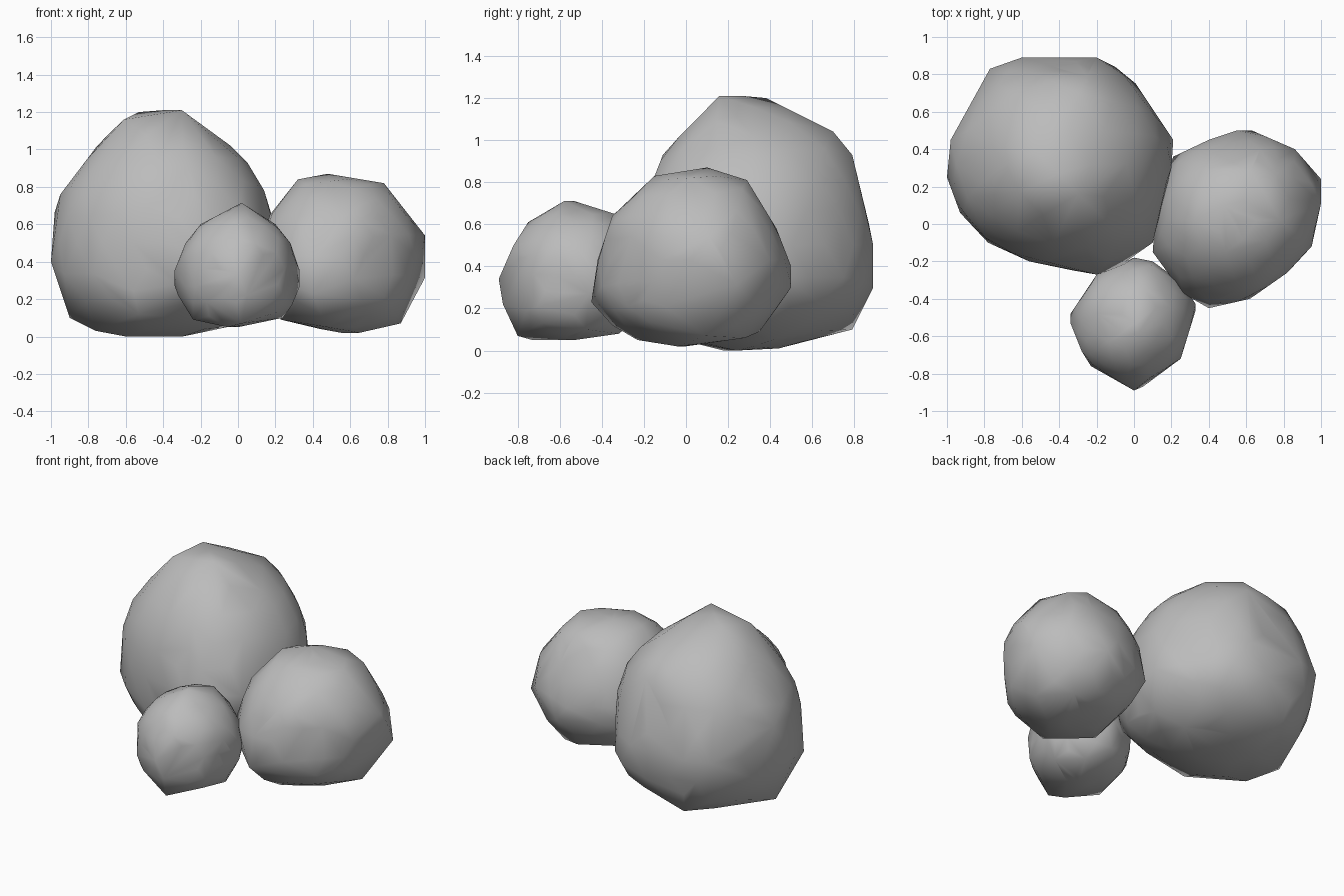
import bpy, bmesh
from mathutils import Vector

if "Cube" in bpy.data.objects:
    bpy.data.objects.remove(bpy.data.objects["Cube"])

stone = bpy.data.materials.new("stone")
stone.diffuse_color = (0.5, 0.5, 0.5, 1)
stone.use_nodes = True
stone.node_tree.nodes["Principled BSDF"].inputs["Base Color"].default_value = stone.diffuse_color


def reach(outline, ca, cb, da, db):
    """Distance from (ca, cb) along (da, db) to a closed outline."""
    best = 0.0
    for (a0, b0), (a1, b1) in zip(outline, outline[1:] + outline[:1]):
        ea, eb = a1 - a0, b1 - b0
        det = ea * db - eb * da
        if abs(det) < 1e-9:
            continue
        pa, pb = a0 - ca, b0 - cb
        t = (ea * pb - eb * pa) / det
        s = (da * pb - db * pa) / det
        if t > 0 and -1e-6 <= s <= 1 + 1e-6:
            best = max(best, t)
    return best if best > 0 else 1e6


def rock(name, centre, front, side, top):
    """Faceted ball carved to its front (xz), side (yz) and top (xy) outlines."""
    cx, cy, cz = centre
    bm = bmesh.new()
    bmesh.ops.create_icosphere(bm, subdivisions=3, radius=1)
    for v in bm.verts:
        x, y, z = v.co.normalized()
        r = [reach(front, cx, cz, x, z), reach(side, cy, cz, y, z), reach(top, cx, cy, x, y)]
        rounded = (sum(q ** -2 for q in r) / 2) ** -0.5
        v.co = Vector(centre) + Vector((x, y, z)) * min(min(r), rounded * 1.01)
    # Pull the nearest vertex onto every outline corner
    for outline, i, j in ((front, 0, 2), (side, 1, 2), (top, 0, 1)):
        for a, b in outline:
            v = min(bm.verts, key=lambda w: (w.co[i] - a) ** 2 + (w.co[j] - b) ** 2)
            v.co[i], v.co[j] = a, b
    # Wrap the points tightly, giving irregular facets
    points = [v.co.copy() for v in bm.verts]
    bm.clear()
    for p in points:
        bm.verts.new(p)
    bmesh.ops.convex_hull(bm, input=bm.verts[:])
    bmesh.ops.delete(bm, geom=[v for v in bm.verts if not v.link_faces], context='VERTS')
    bmesh.ops.recalc_face_normals(bm, faces=bm.faces[:])
    for f in bm.faces:
        f.smooth = True
    mesh = bpy.data.meshes.new(name)
    bm.to_mesh(mesh)
    bm.free()
    mesh.materials.append(stone)
    obj = bpy.data.objects.new(name, mesh)
    bpy.context.collection.objects.link(obj)


# Large rock, back left
rock("large_rock", (-0.40, 0.32, 0.50),
     front=[(-1, .4), (-.95, .76), (-.76, 1.01), (-.61, 1.17), (-.53, 1.2), (-.3, 1.21), (-.04, 1.02),
            (.05, .93), (.14, .78), (.21, .55), (.2, .35), (.1, .14), (-.06, .05), (-.2, .02),
            (-.6, 0), (-.76, .03), (-.9, .1)],
     side=[(.27, 1.21), (.38, 1.2), (.7, 1.04), (.79, .93), (.87, .6), (.89, .3), (.79, .1), (.44, .01),
           (.24, 0), (.02, .04), (-.15, .12), (-.25, .28), (-.27, .45), (-.2, .7), (-.11, .93),
           (-.03, 1.02), (.17, 1.16)],
     top=[(-1, .25), (-.98, .45), (-.77, .83), (-.6, .89), (-.2, .89), (-.1, .84), (.01, .75), (.21, .45),
          (.2, .3), (.1, -.1), (-.1, -.24), (-.2, -.27), (-.56, -.2), (-.78, -.1), (-.93, .06)])

# Medium rock, right
rock("medium_rock", (0.55, 0.02, 0.43),
     front=[(.1, .4), (.17, .65), (.32, .84), (.48, .87), (.78, .82), (.93, .61), (1, .48), (.87, .07),
            (.65, .02), (.44, .04), (.23, .09), (.12, .25)],
     side=[(-.46, .23), (-.42, .43), (-.35, .64), (-.15, .83), (.1, .87), (.29, .81), (.43, .58),
           (.5, .4), (.43, .2), (.35, .09), (.28, .06), (0, .02), (-.23, .05), (-.35, .12)],
     top=[(.1, -.15), (.12, .1), (.21, .36), (.4, .45), (.63, .5), (.86, .4), (1, .24), (1, .11),
          (.95, -.12), (.82, -.26), (.62, -.4), (.4, -.45), (.26, -.37)])

# Small rock, front
rock("small_rock", (0.0, -0.53, 0.36),
     front=[(.01, .71), (.2, .6), (.28, .5), (.33, .35), (.29, .17), (.24, .1), (0, .05), (-.24, .09),
            (-.32, .22), (-.34, .35), (-.28, .5), (-.2, .6)],
     side=[(-.89, .34), (-.82, .5), (-.75, .61), (-.58, .71), (-.34, .65), (-.22, .5), (-.18, .33),
           (-.22, .16), (-.32, .08), (-.53, .05), (-.73, .05), (-.8, .07), (-.87, .22)],
     top=[(0, -.89), (.25, -.72), (.33, -.46), (.25, -.31), (.1, -.2), (0, -.18), (-.2, -.27),
          (-.34, -.48), (-.28, -.68), (-.23, -.76)])
